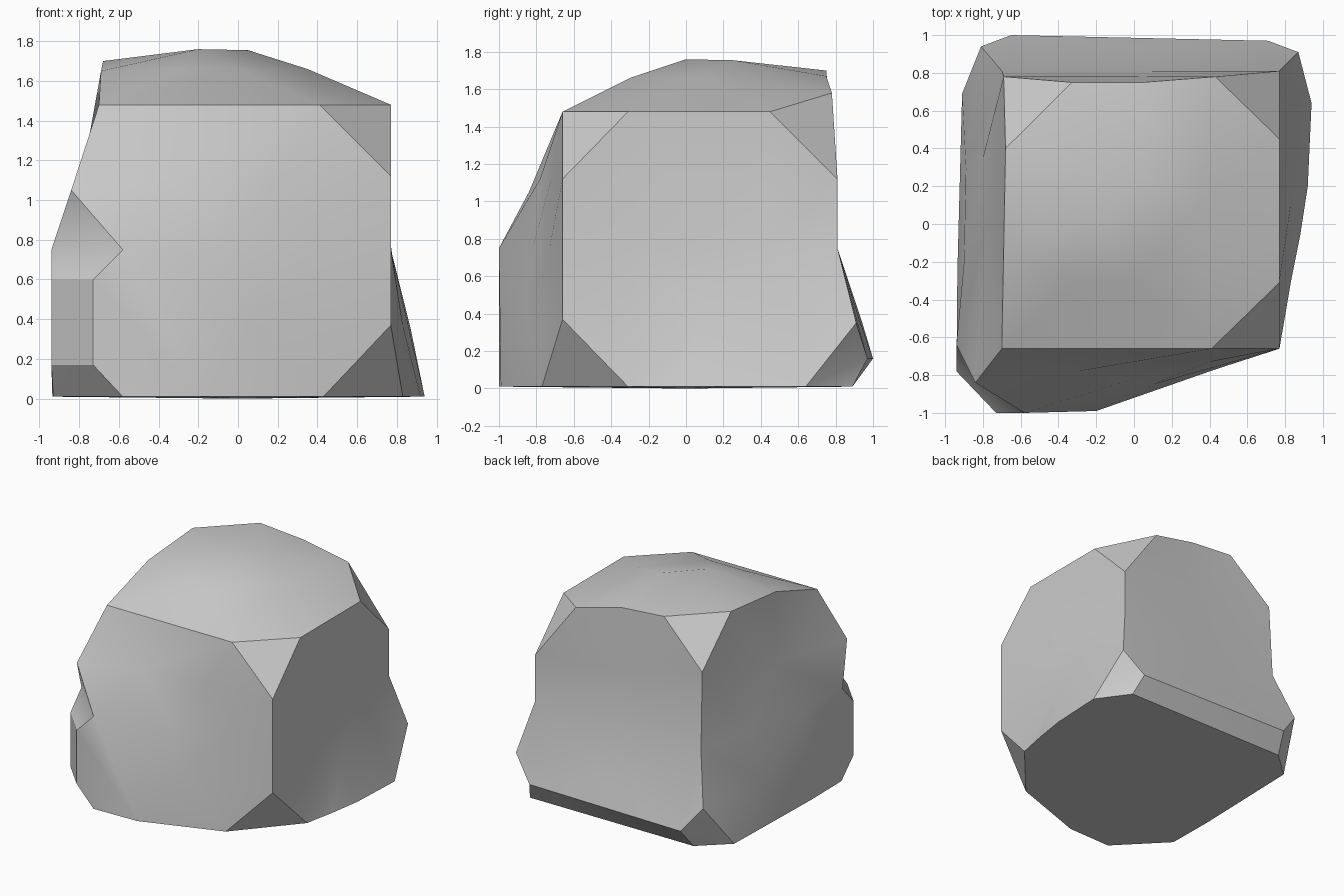
import bpy, bmesh
from mathutils import Vector
from mathutils.geometry import delaunay_2d_cdt

if "Cube" in bpy.data.objects:
    bpy.data.objects.remove(bpy.data.objects["Cube"])

# Outline corners of the boulder, named by side
upper = dict(
    # front edges
    f1=(-.70, -.66, 1.48), f2=(.41, -.66, 1.48), f3=(.77, -.66, 1.12), f4=(.77, -.66, .37),
    # right edges
    r1=(.77, -.31, 1.48), r2=(.77, .45, 1.48), r3=(.77, .81, 1.12), r4=(.77, .81, .75),
    r5=(.87, .91, .35),
    # back edges
    k1=(.43, .78, 1.58), k2=(.05, .75, 1.67), k3=(-.33, .75, 1.70), k4=(-.69, .78, 1.36),
    k5=(-.70, .81, .75), k6=(-.81, .94, .36), k7=(-.65, 1.0, .16), k8=(.71, .97, .16),
    # left top edge
    l1=(-.69, -.15, 1.65), l2=(-.68, .40, 1.70),
)
notch = dict(
    # broken front left edge
    n1=(-.84, -.84, 1.05), n2=(-.58, -1, .75), n3=(-.73, -1, .60), n4=(-.73, -1, .17),
    n5=(-.94, -.78, .17), n6=(-.94, -.78, .60), n7=(-.94, -.64, .75),
)
base = dict(
    # foot outline, x and y only
    b1=(-.58, -1), b2=(-.20, -.99), b3=(.43, -.77), b4=(.83, -.31), b5=(.88, -.06),
    b6=(.92, .20), b7=(.94, .64), b8=(.76, .89), b9=(-.69, .89), b10=(-.91, .69),
    b11=(-.935, -.25), b12=(-.93, -.64),
)

bm = bmesh.new()
V = {k: bm.verts.new(p) for k, p in {**upper, **notch}.items()}
V.update({k: bm.verts.new((x, y, .01)) for k, (x, y) in base.items()})
patch = bm.faces.layers.int.new("patch")
patch_count = 0


def add_patch(names, axes, inner=()):
    """Fill an outline, bulged through the inner points, seen along one axis."""
    global patch_count
    patch_count += 1
    loop = [V[n] for n in names.split()]
    vs = loop + [bm.verts.new(p) for p in inner]
    flat = [Vector((v.co[axes[0]], v.co[axes[1]])) for v in vs]
    order = list(range(len(loop)))
    area = sum(flat[i - 1].cross(flat[i]) for i in order)
    if area < 0:
        order.reverse()
    out = delaunay_2d_cdt(flat, [], [order], 1, 1e-6)
    for tri in out[2]:
        f = bm.faces.new([vs[out[3][i][0]] for i in tri])
        f.smooth = True
        f[patch] = patch_count


XY, XZ, YZ = (0, 1), (0, 2), (1, 2)
# Six broad sides
add_patch("f1 f2 r1 r2 k1 k2 k3 l2 l1", XY,
          [(-.2, 0, 1.76), (.05, .25, 1.755), (.35, .1, 1.66), (0, -.3, 1.66), (-.3, -.3, 1.66)])
add_patch("f1 f2 f3 f4 b3 b2 b1 n4 n3 n2 n1", XZ,
          [(0, -.82, .75), (.4, -.73, .75), (-.3, -.78, 1.12), (.2, -.72, 1.12), (.1, -.85, .37)])
add_patch("f3 r1 r2 r3 r4 r5 b7 b6 b5 b4 f4", YZ,
          [(.77, -.3, .75), (.77, .1, .77), (.77, .45, .75), (.83, .1, .37)])
add_patch("k1 k2 k3 k4 k5 k6 k7 k8 r5 r4 r3", XZ,
          [(.05, .81, .75), (.05, .78, 1.2), (.05, .93, .36)])
add_patch("f1 l1 l2 k4 k5 k6 b10 b11 b12 n5 n6 n7 n1", YZ,
          [(-.90, -.2, .75), (-.80, .35, .75), (-.78, 0, 1.15), (-.89, .3, .36)])
add_patch(" ".join(base), XY, [(0, 0, 0)])
# Corner chips
add_patch("f2 r1 f3", XZ)
add_patch("f4 b4 b3", XZ)
add_patch("r2 r3 k1", XZ)
add_patch("k3 l2 k4", XZ)
add_patch("r5 k8 b8 b7", YZ)
add_patch("k6 k7 b9 b10", XZ)
# Bevel along the back foot, and the broken front left edge
add_patch("k7 k8 b8 b9", XZ)
add_patch("n1 n2 n3 n6 n7", XZ)
add_patch("n3 n4 n5 n6", XZ)
add_patch("n4 n5 b12 b1", XZ)

bmesh.ops.recalc_face_normals(bm, faces=bm.faces)
# Keep the borders between sides crisp
for e in bm.edges:
    e.smooth = len({f[patch] for f in e.link_faces}) == 1

mesh = bpy.data.meshes.new("boulder")
bm.to_mesh(mesh)
bm.free()
bpy.context.collection.objects.link(bpy.data.objects.new("boulder", mesh))
